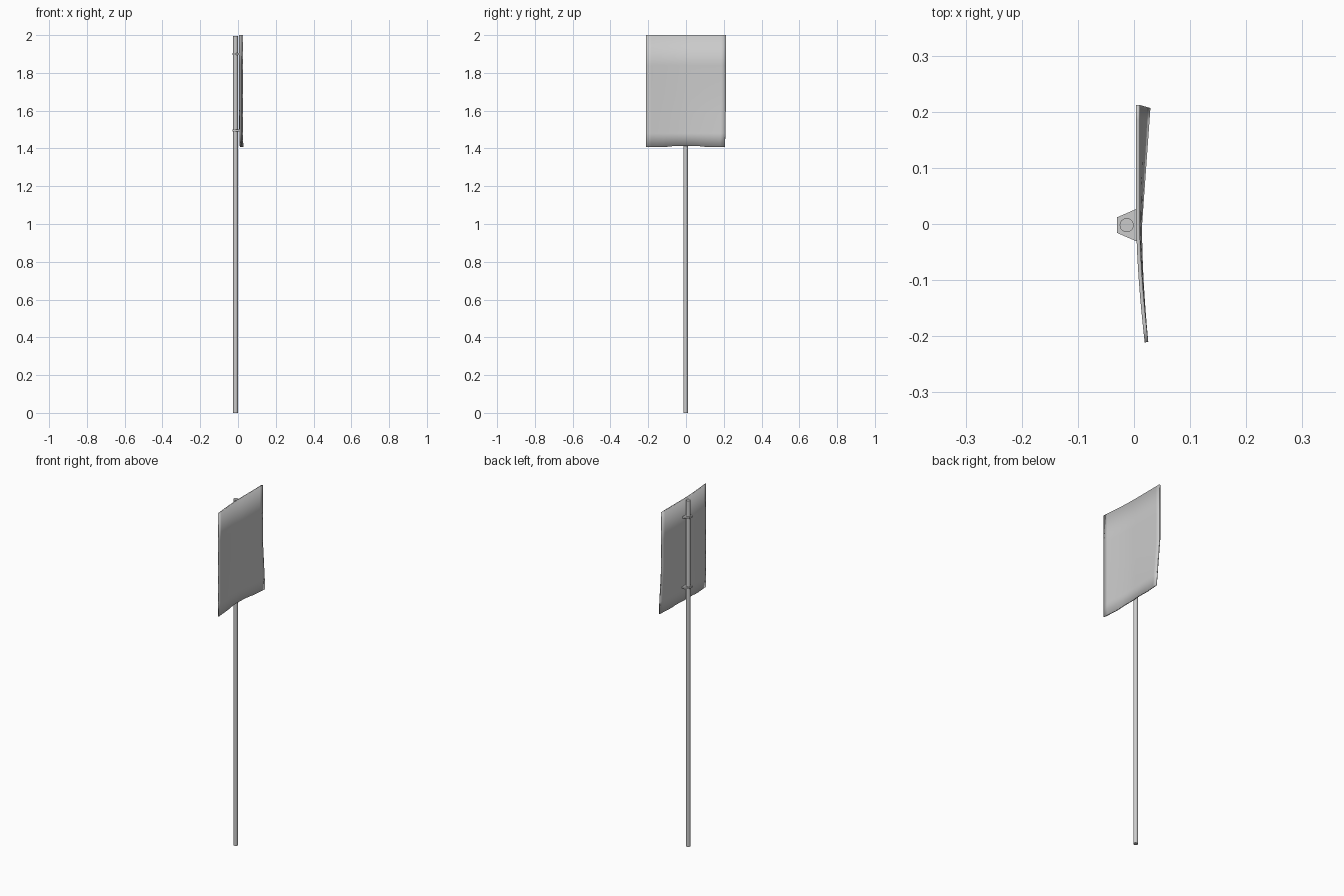
import bpy, bmesh

if "Cube" in bpy.data.objects:
    bpy.data.objects.remove(bpy.data.objects["Cube"])

POLE_X, POLE_Y = -0.013, -0.002


def finish(name, bm):
    mesh = bpy.data.meshes.new(name)
    bm.to_mesh(mesh)
    bm.free()
    obj = bpy.data.objects.new(name, mesh)
    bpy.context.collection.objects.link(obj)
    return obj


def smooth(obj, angle):
    bpy.ops.object.select_all(action='DESELECT')
    bpy.context.view_layer.objects.active = obj
    obj.select_set(True)
    bpy.ops.object.shade_smooth_by_angle(angle=angle)


# Pole
bpy.ops.mesh.primitive_cylinder_add(vertices=24, radius=0.0125, depth=1.995,
                                    location=(POLE_X, POLE_Y, 0.9975))
pole = bpy.context.object
pole.name = "pole"
smooth(pole, 0.6)


# Bent sign sheet: one side curls forward, the opposite lower corner is bent
def sheet_point(u, z):
    low = max(0.0, (1.68 - z) / 0.273)
    y = -0.211 + 0.423 * u - 0.005 * low * max(0.0, u - 0.5) * 2
    x = 0.004 + 0.015 * (max(0.0, -y) / 0.211) ** 1.6
    if y > 0:
        shift = 0.004 + 0.015 * y / 0.21
    else:
        shift = 0.004 * (1 + y / 0.211)
    # slight lift in the middle of the bottom edge
    lift = 0.006 * max(0.0, 1 - (abs(y) / 0.11) ** 4) if z < 1.42 else 0
    return (x + shift * low, y, z + lift)


COLS = 16
ROWS = (1.407, 1.48, 1.58, 1.68, 1.84, 2.0)
bm = bmesh.new()
grid = [[bm.verts.new(sheet_point(i / COLS, z)) for i in range(COLS + 1)] for z in ROWS]
for lower, upper in zip(grid, grid[1:]):
    for i in range(COLS):
        bm.faces.new((lower[i], lower[i + 1], upper[i + 1], upper[i]))
sheet = finish("sign_sheet", bm)
solid = sheet.modifiers.new("thickness", 'SOLIDIFY')
solid.thickness = 0.0065
solid.offset = 1
smooth(sheet, 0.5)


# Trapezoid clamps holding the sheet to the pole
def clamp(name, z, height=0.01):
    outline = ((-0.030, -0.014), (0.007, -0.030), (0.007, 0.030), (-0.030, 0.014))
    bm = bmesh.new()
    face = bm.faces.new([bm.verts.new((x, y + POLE_Y, z - height / 2)) for x, y in outline])
    top = bmesh.ops.extrude_face_region(bm, geom=[face])["geom"]
    bmesh.ops.translate(bm, vec=(0, 0, height),
                        verts=[v for v in top if isinstance(v, bmesh.types.BMVert)])
    bmesh.ops.recalc_face_normals(bm, faces=bm.faces)
    return finish(name, bm)


clamp("upper_clamp", 1.9)
clamp("lower_clamp", 1.495)
